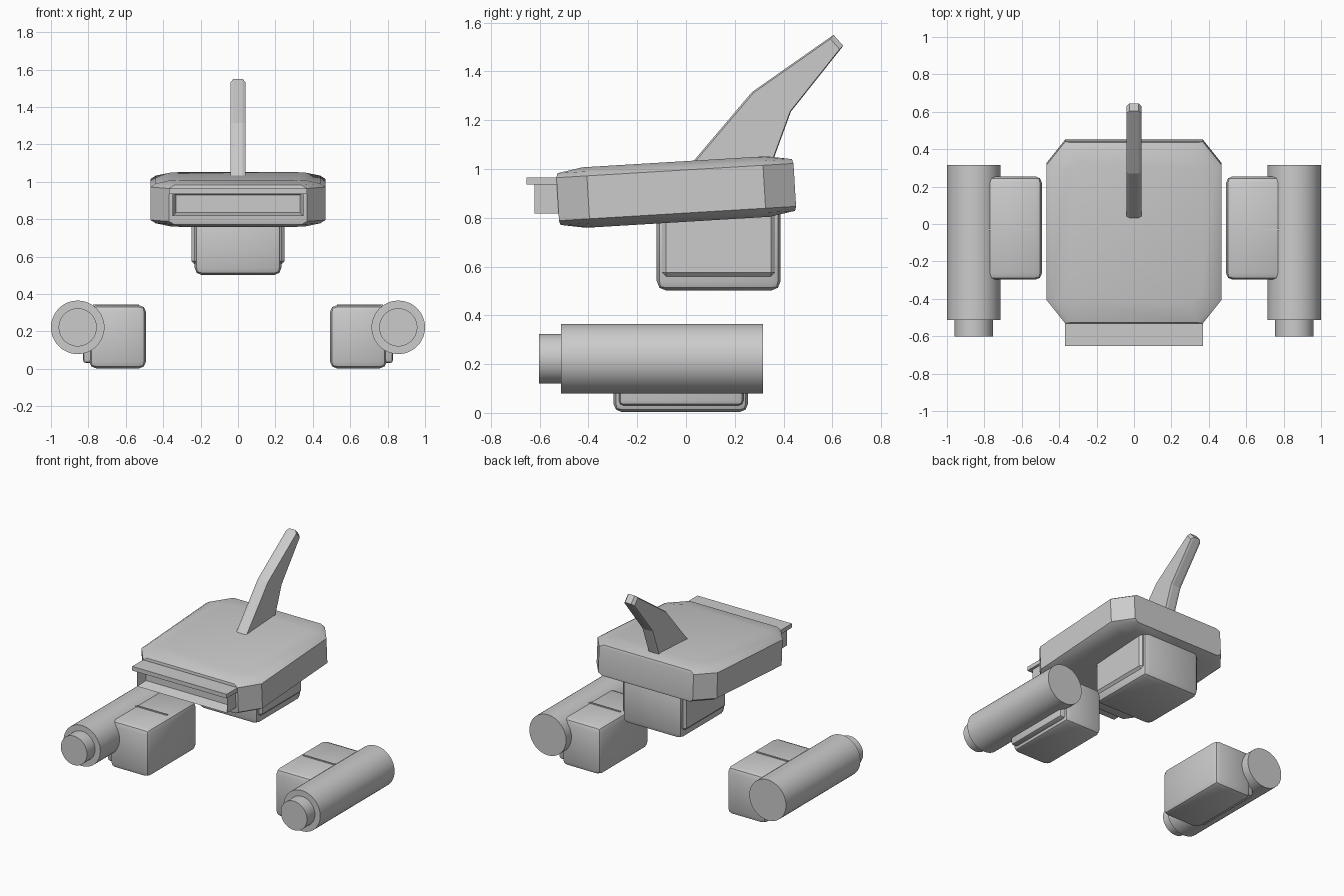
import bpy, bmesh, math
from mathutils import Matrix

cube = bpy.data.objects.get("Cube")
if cube:
    bpy.data.objects.remove(cube, do_unlink=True)

grey = bpy.data.materials.new("plain grey")
grey.use_nodes = True
grey.diffuse_color = (0.6, 0.6, 0.6, 1)
grey.node_tree.nodes["Principled BSDF"].inputs["Base Color"].default_value = (0.6, 0.6, 0.6, 1)


def finish(name, bm, bevel=0, segments=2, smooth=30):
    """Turn a bmesh into a named, shaded object."""
    bmesh.ops.recalc_face_normals(bm, faces=bm.faces[:])
    if bevel:
        bmesh.ops.bevel(bm, geom=bm.edges[:], offset=bevel, segments=segments,
                        profile=0.5, affect='EDGES')
    mesh = bpy.data.meshes.new(name)
    bm.to_mesh(mesh)
    bm.free()
    mesh.materials.append(grey)
    obj = bpy.data.objects.new(name, mesh)
    bpy.context.collection.objects.link(obj)
    bpy.ops.object.select_all(action='DESELECT')
    obj.select_set(True)
    bpy.context.view_layer.objects.active = obj
    if smooth:
        bpy.ops.object.shade_smooth_by_angle(angle=math.radians(smooth))
    return obj


def box(name, x, y, z, bevel=0, segments=2):
    bm = bmesh.new()
    bmesh.ops.create_cube(bm, size=1)
    for v in bm.verts:
        for i, (a, b) in enumerate((x, y, z)):
            v.co[i] = a if v.co[i] < 0 else b
    return finish(name, bm, bevel, segments)


def cylinder(name, x, z, radius, y0, y1):
    bm = bmesh.new()
    bmesh.ops.create_cone(bm, cap_ends=True, segments=48, radius1=radius,
                          radius2=radius, depth=y1 - y0)
    bm.transform(Matrix.Translation((x, (y0 + y1) / 2, z)) @ Matrix.Rotation(math.pi / 2, 4, 'X'))
    return finish(name, bm)


def loft(bm, rings):
    """Skin a stack of equal rings and cap both ends."""
    rows = [[bm.verts.new(p) for p in ring] for ring in rings]
    n = len(rows[0])
    for a, b in zip(rows, rows[1:]):
        for i in range(n):
            bm.faces.new((a[i], a[(i + 1) % n], b[(i + 1) % n], b[i]))
    bm.faces.new(rows[0])
    bm.faces.new(rows[-1])


# Hull: tilted slab with cut corners and a softly stepped top and bottom
SLOPE = 0.06


def hull_ring(dx, dy, z):
    x, y, cx, cy, mid = 0.468 - dx, 0.486 - dy, 0.1, 0.125, -0.04
    if dy > 0.05:
        cx, cy = 0.06, 0.04
    pts = [(x - cx, y), (x, y - cy), (x, cy - y), (x - cx, -y),
           (cx - x, -y), (-x, cy - y), (-x, y - cy), (cx - x, y)]
    return [(px, py + mid - SLOPE * z, 0.908 + z + SLOPE * (py + mid)) for px, py in pts]


layers = [(0.11, 0.11, 0.124), (0.028, 0.005, 0.106), (0, 0, 0.088)]
bm = bmesh.new()
loft(bm, [hull_ring(a, b, -h) for a, b, h in layers]
     + [hull_ring(a, b, h) for a, b, h in reversed(layers)])
finish("hull", bm, smooth=25)

# Front intake: recessed frame under an overhanging lip
bm = bmesh.new()
bmesh.ops.create_cube(bm, size=1)
for v in bm.verts:
    front = v.co.y < 0
    v.co.x *= 0.7
    v.co.z = 0.817 if v.co.z < 0 else 0.942
    v.co.y = -0.622 if front else -0.5
bm.faces.ensure_lookup_table()
mouth = min(bm.faces, key=lambda f: f.calc_center_median().y)
bmesh.ops.inset_region(bm, faces=[mouth], thickness=0.028)
for v in mouth.verts:
    v.co.y += 0.07
    if v.co.z > 0.88:
        v.co.z = 0.93
finish("intake_frame", bm, smooth=0)
lip = box("intake_lip", (-0.368, 0.368), (-0.653, -0.5), (0.936, 0.965))

# Tail fin: swept profile, tapering inwards along its rim
profile = [(0.02, 1.02), (0.27, 1.315), (0.605, 1.55),
           (0.645, 1.505), (0.43, 1.235), (0.355, 1.03)]
cy = sum(p[0] for p in profile) / len(profile)
cz = sum(p[1] for p in profile) / len(profile)


def fin_ring(x, k):
    return [(x, cy + (y - cy) * k, cz + (z - cz) * k) for y, z in profile]


bm = bmesh.new()
loft(bm, [fin_ring(-0.04, 0.94), fin_ring(-0.024, 1), fin_ring(0.024, 1), fin_ring(0.04, 0.94)])
finish("tail_fin", bm, smooth=0)

# Lower block beneath the hull, with a raised panel on each side
box("lower_block", (-0.232, 0.232), (-0.12, 0.388), (0.502, 0.86), 0.038)
for side, label in ((1, "left"), (-1, "right")):
    span = sorted((side * 0.15, side * 0.248))
    box(label + "_block_panel", span, (-0.098, 0.365), (0.56, 0.84), 0.016, 1)

    # Foot pods with outer panel, seam ridge and thruster tube
    span = sorted((side * 0.492, side * 0.795))
    box(label + "_foot", span, (-0.298, 0.255), (0.003, 0.34), 0.036)
    span = sorted((side * 0.7, side * 0.83))
    box(label + "_foot_panel", span, (-0.275, 0.235), (0.03, 0.29), 0.02)
    span = sorted((side * 0.53, side * 0.775))
    box(label + "_foot_seam", span, (-0.036, -0.024), (0.3, 0.345))
    cylinder(label + "_thruster", side * 0.857, 0.222, 0.143, -0.513, 0.315)
    cylinder(label + "_nozzle", side * 0.857, 0.222, 0.102, -0.602, -0.5)
